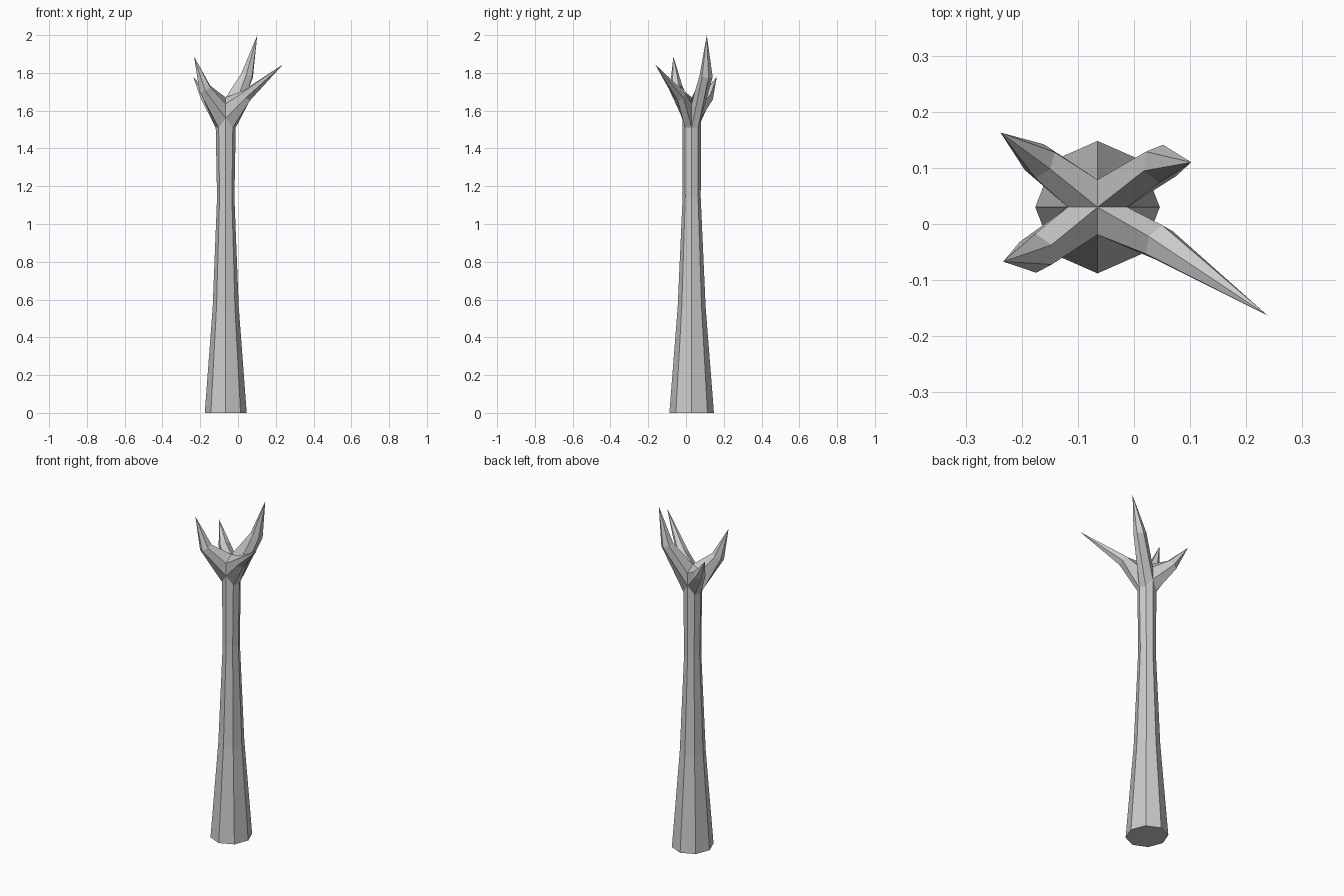
import bpy, bmesh, math
from mathutils import Vector

if "Cube" in bpy.data.objects:
    bpy.data.objects.remove(bpy.data.objects["Cube"])

CX, CY = -0.065, 0.03


def make_object(name, bm):
    bmesh.ops.recalc_face_normals(bm, faces=bm.faces)
    mesh = bpy.data.meshes.new(name)
    bm.to_mesh(mesh)
    bm.free()
    ob = bpy.data.objects.new(name, mesh)
    bpy.context.collection.objects.link(ob)
    return ob


def bridge(bm, a, b):
    n = len(a)
    for i in range(n):
        j = (i + 1) % n
        bm.faces.new((a[i], a[j], b[j], b[i]))


# Trunk: tapered octagon, front and back corners rise into the fork
bm = bmesh.new()
rings = []
for z, rx, ry in [(0, 0.111, 0.118), (0.56, 0.069, 0.074),
                  (1.14, 0.046, 0.048), (1.51, 0.053, 0.049)]:
    ring = []
    for i in range(8):
        a = i * math.pi / 4
        lift = 0.05 if z > 1.5 and i in (2, 6) else 0
        ring.append(bm.verts.new((CX + rx * math.cos(a), CY + ry * math.sin(a), z + lift)))
    rings.append(ring)
for a, b in zip(rings, rings[1:]):
    bridge(bm, a, b)
bm.faces.new(rings[0])
bm.faces.new(rings[-1])
make_object("trunk", bm)


# Branches: each fills one quadrant of the fork, then narrows to a point
def branch(name, sx, sy, mid, radius, tip):
    bm = bmesh.new()
    k = math.sqrt(0.5)
    base = [(0, 0, 1.67), (0, 0.049, 1.635), (0, 0.049, 1.56),
            (0.053 * k, 0.049 * k, 1.51), (0.053, 0, 1.51), (0.053, 0, 1.64)]
    r0 = [Vector((CX + sx * x, CY + sy * y, z)) for x, y, z in base]
    mid, tip = Vector(mid), Vector(tip)
    centre = sum(r0, Vector()) / 6
    d = ((mid - centre).normalized() + (tip - mid).normalized()).normalized()
    up = Vector((0, 0, 1))
    up = (up - d * up.dot(d)).normalized()
    side = d.cross(up)
    if side.dot(r0[1] - r0[5]) < 0:
        side = -side
    r1 = [mid + radius * (up * math.cos(i * math.pi / 3) + side * math.sin(i * math.pi / 3))
          for i in range(6)]
    v0 = [bm.verts.new(p) for p in r0]
    v1 = [bm.verts.new(p) for p in r1]
    bridge(bm, v0, v1)
    t = bm.verts.new(tip)
    for i in range(6):
        bm.faces.new((v1[i], v1[(i + 1) % 6], t))
    make_object(name, bm)


branch("branch_front_right", 1, -1, (0.045, -0.033, 1.68), 0.034, (0.238, -0.163, 1.845))
branch("branch_back_right", 1, 1, (0.048, 0.107, 1.785), 0.035, (0.102, 0.11, 2.0))
branch("branch_front_left", -1, -1, (-0.175, -0.052, 1.715), 0.036, (-0.233, -0.067, 1.887))
branch("branch_back_left", -1, 1, (-0.168, 0.112, 1.67), 0.033, (-0.238, 0.163, 1.78))
